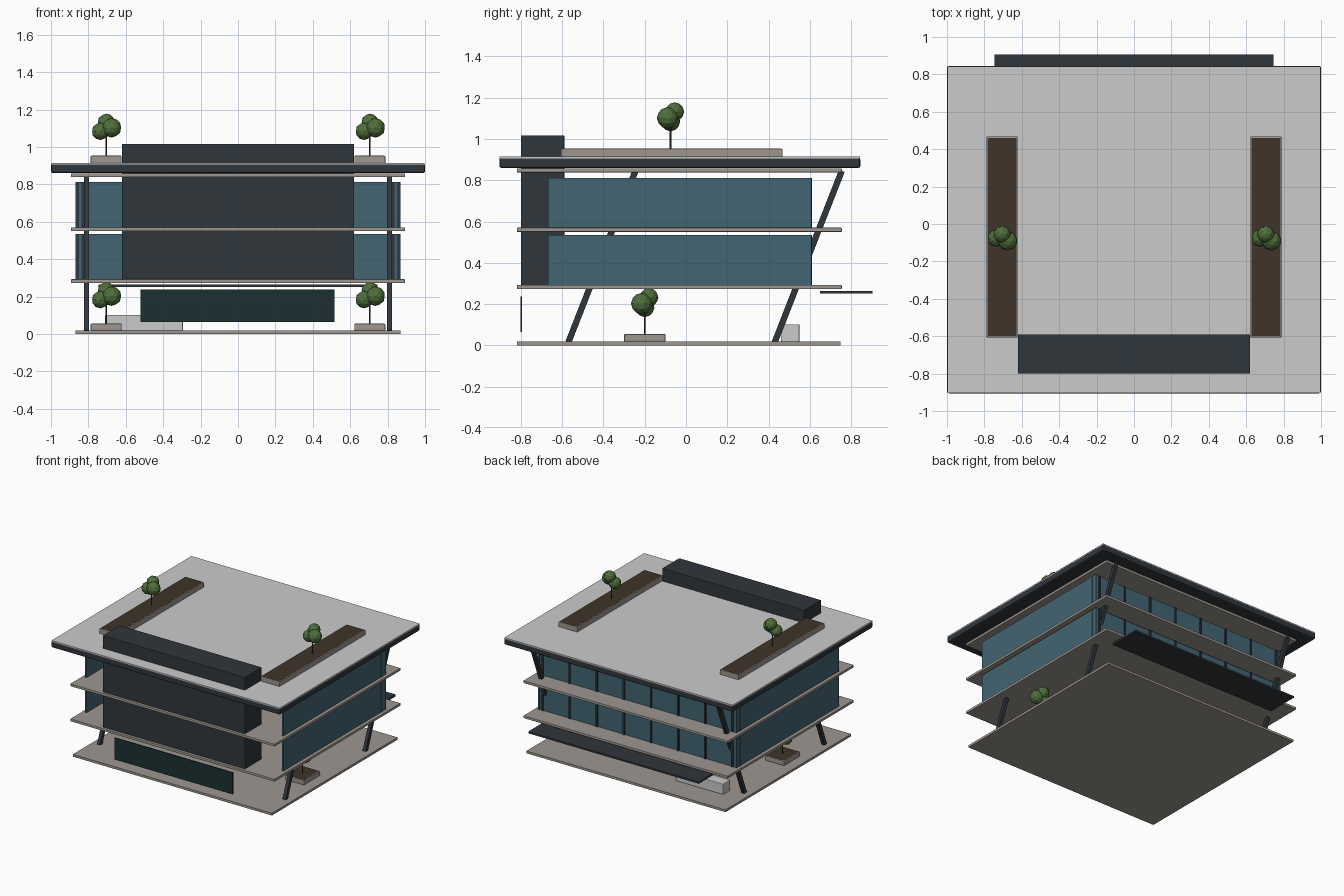
import bpy
from mathutils import Vector

if "Cube" in bpy.data.objects:
    bpy.data.objects.remove(bpy.data.objects["Cube"])


def mat(name, r, g, b):
    m = bpy.data.materials.new(name)
    m.diffuse_color = (r, g, b, 1)
    m.use_nodes = True
    m.node_tree.nodes["Principled BSDF"].inputs["Base Color"].default_value = m.diffuse_color
    return m


STONE = mat("stone", 0.34, 0.31, 0.28)
ROOF = mat("roof_grey", 0.52, 0.53, 0.52)
DARK = mat("dark_metal", 0.03, 0.037, 0.045)
GLASS = mat("blue_glass", 0.055, 0.13, 0.17)
GREEN_GLASS = mat("dark_green_glass", 0.012, 0.03, 0.032)
SOIL = mat("soil", 0.05, 0.033, 0.022)
LEAF = mat("leaf", 0.08, 0.16, 0.045)
WHITE = mat("white_stone", 0.65, 0.65, 0.63)
BARK = mat("bark", 0.06, 0.04, 0.025)


def box(name, x, y, z, m, bevel=0.0):
    """Axis-aligned box from (min, max) ranges."""
    bpy.ops.mesh.primitive_cube_add(size=1, location=[sum(r) / 2 for r in (x, y, z)])
    o = bpy.context.object
    o.name = name
    o.scale = [r[1] - r[0] for r in (x, y, z)]
    bpy.ops.object.transform_apply(location=False, rotation=False, scale=True)
    o.data.materials.append(m)
    if bevel:
        b = o.modifiers.new("edge", "BEVEL")
        b.width = bevel
        b.segments = 2
    return o


def strut(name, a, b, wx, wy, m):
    """Square post running from a to b, leaning in y."""
    a, b = Vector(a), Vector(b)
    d = b - a
    bpy.ops.mesh.primitive_cube_add(size=1, location=(a + b) / 2)
    o = bpy.context.object
    o.name = name
    o.scale = (wx, wy, d.length)
    o.rotation_euler = Vector((0, 0, 1)).rotation_difference(d).to_euler()
    o.data.materials.append(m)
    return o


def tree(name, x, y, base):
    """Thin trunk with a crown of three low-poly balls."""
    bpy.ops.mesh.primitive_cylinder_add(vertices=8, radius=0.004, depth=0.12,
                                        location=(x, y, base + 0.06))
    o = bpy.context.object
    o.name = name + "_trunk"
    o.data.materials.append(BARK)
    for dx, dy, dz, r in ((0, 0.02, 0.182, 0.046), (-0.03, 0, 0.134, 0.047),
                          (0.03, -0.015, 0.152, 0.052)):
        bpy.ops.mesh.primitive_ico_sphere_add(subdivisions=2, radius=r,
                                              location=(x + dx, y + dy, base + dz))
        o = bpy.context.object
        o.name = name + "_crown"
        o.data.materials.append(LEAF)


def planter(name, x, y, z):
    box(name, x, y, z, STONE, 0.005)
    box(name + "_soil", (x[0] + 0.007, x[1] - 0.007), (y[0] + 0.007, y[1] - 0.007),
        (z[1] - 0.005, z[1] + 0.001), SOIL)


# Ground plate, floor slabs and soffit
box("ground_slab", (-0.87, 0.87), (-0.82, 0.75), (0, 0.018), STONE)
for i, z in enumerate((0.273, 0.55, 0.838)):
    box(f"floor_slab_{i}", (-0.893, 0.893), (-0.82, 0.755), (z, z + 0.02), STONE, 0.003)

# Roof: dark fascia with a thin pale top
box("roof_fascia", (-1, 1), (-0.905, 0.845), (0.86, 0.91), DARK, 0.01)
box("roof_top", (-0.998, 0.998), (-0.903, 0.843), (0.906, 0.915), ROOF)

# Service core
box("service_core", (-0.62, 0.62), (-0.80, -0.59), (0.285, 1.017), DARK, 0.003)

# Glazed storeys, open at the front corners
for lo, hi in ((0.293, 0.535), (0.57, 0.812)):
    box("back_glass", (-0.865, 0.865), (0.59, 0.602), (lo, hi), GLASS)
    for i in range(8):
        x = -0.83 + i * 1.66 / 7
        box("mullion", (x - 0.007, x + 0.007), (0.585, 0.611), (lo, hi), DARK)
    for s in (-1, 1):
        xs = sorted((s * 0.855, s * 0.867))
        box("side_glass", xs, (-0.67, 0.608), (lo, hi), GLASS)
        box("side_post", sorted((s * 0.85, s * 0.87)), (0.546, 0.565), (lo, hi), GLASS)

# Leaning columns
for s in (-1, 1):
    for name, y in (("front_column", -0.57), ("back_column", 0.43)):
        strut(name, (s * 0.81, y, 0.015), (s * 0.81, y + 0.325, 0.845), 0.026, 0.03, DARK)

# Front ground-floor panel, back entrance canopy and bench
box("front_panel", (-0.52, 0.515), (-0.802, -0.794), (0.065, 0.237), GREEN_GLASS)
box("entrance_canopy", (-0.745, 0.745), (0.65, 0.905), (0.25, 0.264), DARK)
box("bench", (-0.71, -0.295), (0.46, 0.55), (0.018, 0.102), WHITE, 0.004)

# Planters and trees at ground and roof level
for s in (-1, 1):
    xs = sorted((s * 0.622, s * 0.788))
    planter("ground_planter", xs, (-0.30, -0.10), (0.018, 0.055))
    planter("roof_planter", xs, (-0.607, 0.468), (0.912, 0.953))
    tree("ground_tree", s * 0.705, -0.20, 0.05)
    tree("roof_tree", s * 0.705, -0.075, 0.95)
